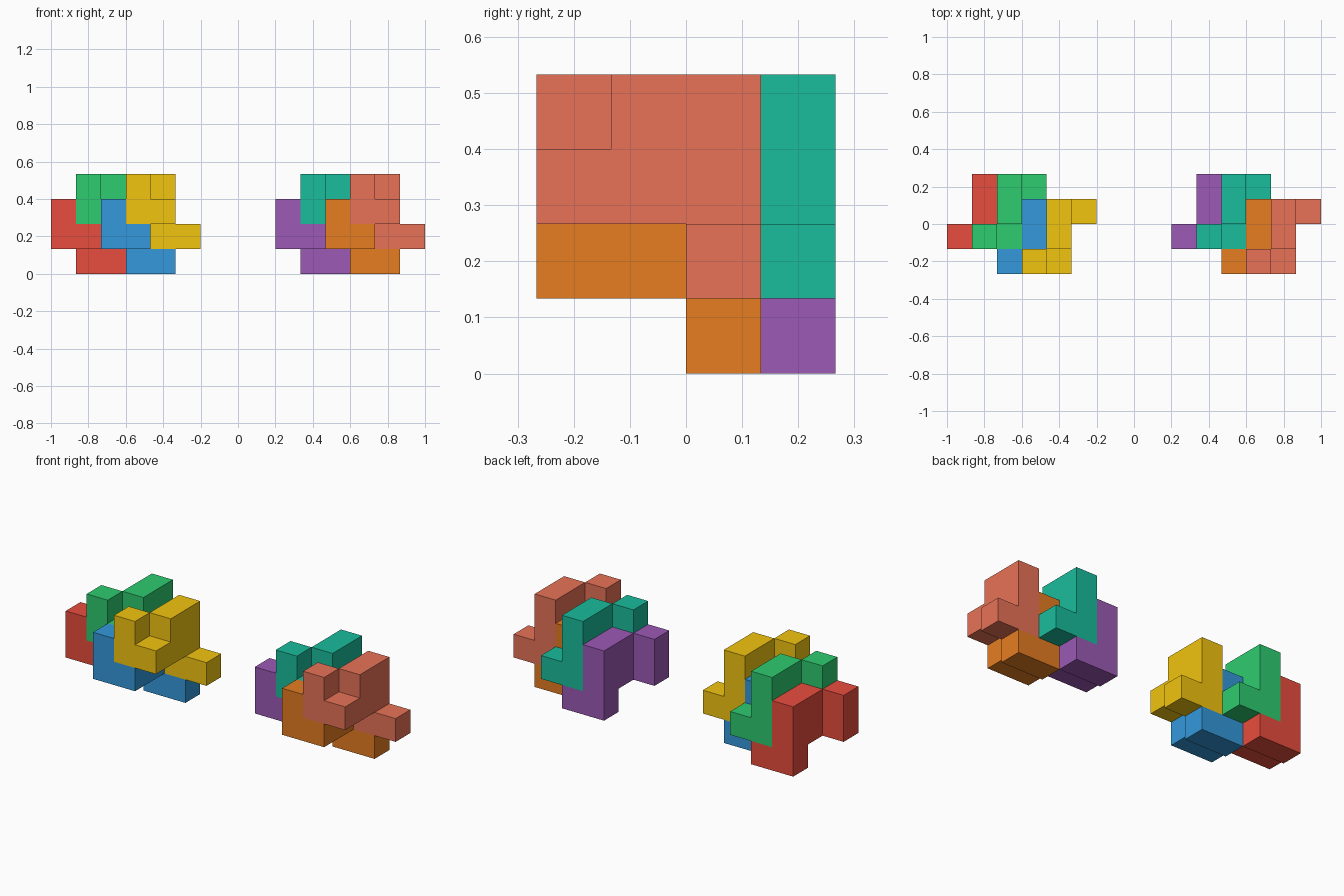
import bpy, bmesh
from mathutils import Color, Vector

if "Cube" in bpy.data.objects:
    bpy.data.objects.remove(bpy.data.objects["Cube"])

U = 2 / 15  # edge of one cube cell

# Cells of one interlocking piece; all pieces are shifted copies of it
CELLS = [(0, 0, 2), (0, 0, 1), (1, 0, 1), (1, 1, 1), (1, 1, 2),
         (1, 2, 2), (1, 2, 1), (1, 2, 0), (2, 2, 0)]
# Piece shifts inside one cluster
SHIFTS = [(0, 1, 0), (1, 1, 1), (2, 0, 0), (3, 0, 1)]


def make_piece(name, origin, color):
    """Solid made of the outer cell faces only, joined into flat polygons."""
    bm = bmesh.new()
    cells = set(CELLS)
    for c in CELLS:
        for axis in range(3):
            for side in (0, 1):
                n = list(c)
                n[axis] += 2 * side - 1
                if tuple(n) in cells:
                    continue
                a, b = (axis + 1) % 3, (axis + 2) % 3
                verts = []
                for da, db in ((0, 0), (1, 0), (1, 1), (0, 1)):
                    p = Vector(c)
                    p[axis] += side
                    p[a] += da
                    p[b] += db
                    verts.append(bm.verts.new(p * U))
                bm.faces.new(verts if side else verts[::-1])
    bmesh.ops.remove_doubles(bm, verts=bm.verts, dist=1e-4)
    bmesh.ops.dissolve_limit(bm, angle_limit=0.01, verts=bm.verts, edges=bm.edges)
    bmesh.ops.recalc_face_normals(bm, faces=bm.faces)
    mesh = bpy.data.meshes.new(name)
    bm.to_mesh(mesh)
    bm.free()
    mat = bpy.data.materials.new(name + "_paint")
    mat.diffuse_color = (*Color(color).from_srgb_to_scene_linear(), 1)
    mat.use_nodes = True
    mat.node_tree.nodes["Principled BSDF"].inputs["Base Color"].default_value = mat.diffuse_color
    mesh.materials.append(mat)
    ob = bpy.data.objects.new(name, mesh)
    ob.location = origin
    bpy.context.collection.objects.link(ob)


# Left and right clusters, with a screen (sRGB) colour for each piece
CLUSTERS = [
    (-1.0, [("red", (0.91, 0.30, 0.24)), ("green", (0.18, 0.80, 0.44)),
            ("blue", (0.20, 0.60, 0.86)), ("yellow", (0.95, 0.77, 0.06))]),
    (0.2, [("purple", (0.61, 0.35, 0.71)), ("teal", (0.10, 0.74, 0.61)),
           ("orange", (0.90, 0.49, 0.13)), ("salmon", (0.91, 0.45, 0.34))]),
]
for x0, pieces in CLUSTERS:
    for (label, color), s in zip(pieces, SHIFTS):
        make_piece(label + "_puzzle_piece", Vector((x0, -2 * U, 0)) + Vector(s) * U, color)
